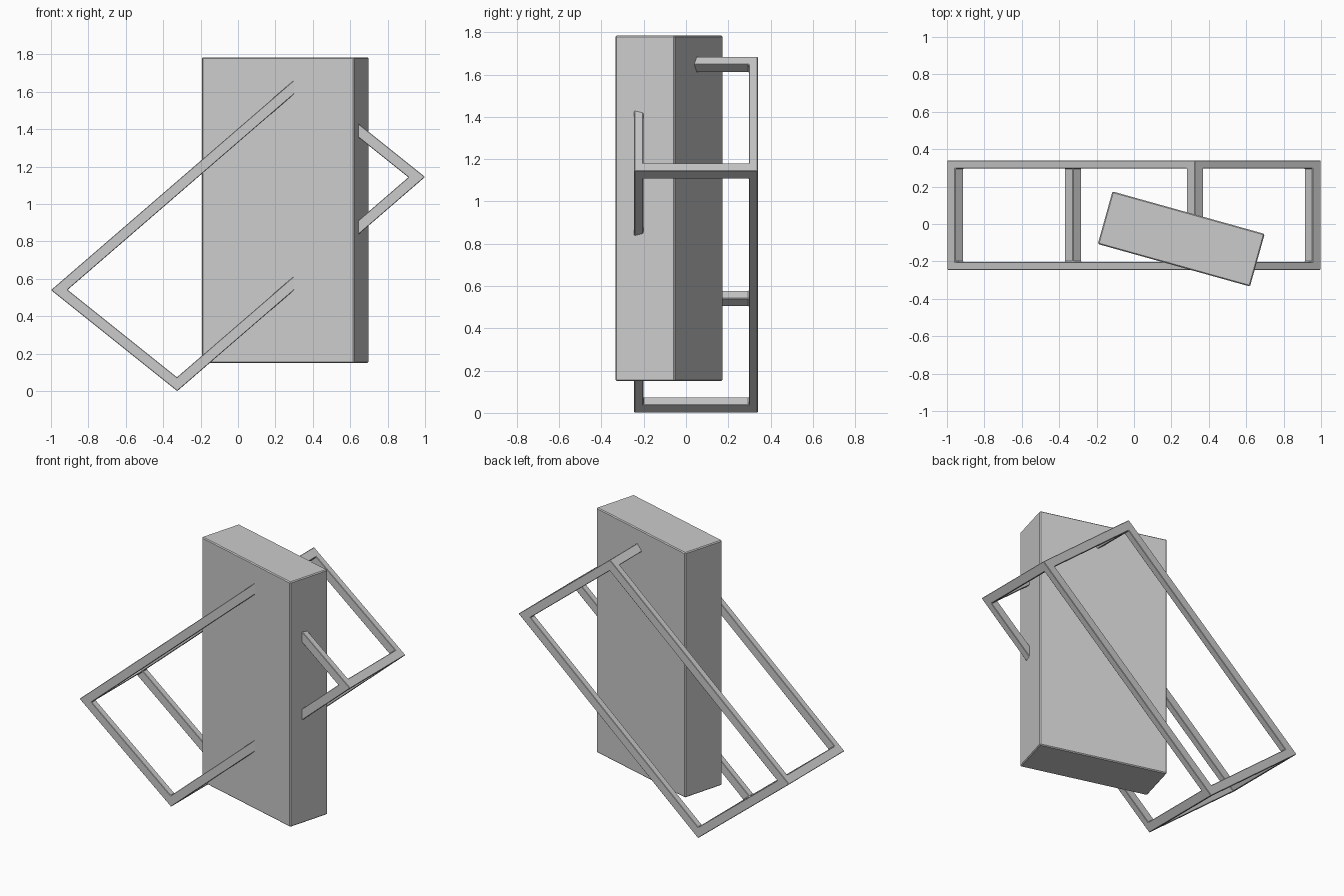
import bpy
import bmesh
import itertools
import math
from mathutils import Matrix, Vector

cube = bpy.data.objects.get("Cube")
if cube:
    bpy.data.objects.remove(cube, do_unlink=True)

grey = bpy.data.materials.new("plain grey")
grey.use_nodes = True
colour = (0.6, 0.6, 0.6, 1.0)
grey.diffuse_color = colour
grey.node_tree.nodes["Principled BSDF"].inputs["Base Color"].default_value = colour


def finish(name, bm, bevel):
    """Turn a bmesh into an object with slightly softened edges."""
    bmesh.ops.recalc_face_normals(bm, faces=bm.faces)
    mesh = bpy.data.meshes.new(name)
    bm.to_mesh(mesh)
    bm.free()
    mesh.materials.append(grey)
    obj = bpy.data.objects.new(name, mesh)
    bpy.context.collection.objects.link(obj)
    mod = obj.modifiers.new("soft edges", "BEVEL")
    mod.width = bevel
    mod.segments = 1
    mod.limit_method = "ANGLE"
    return obj


# Upright slab, turned about the vertical
bm = bmesh.new()
bmesh.ops.create_cube(
    bm, size=1,
    matrix=Matrix.Translation((0.2525, -0.08, 0.9675))
    @ Matrix.Rotation(math.radians(-15.6), 4, "Z")
    @ Matrix.Diagonal((0.845, 0.292, 1.635, 1)))
finish("slab", bm, 0.006)

# Open frame: the twelve edge bars of a leaning, skewed box
low = Vector((-0.325, 0, 0))
left_corner = Vector((-1, 0, 0.54))
right_corner = Vector((1, 0, 1.145))
long_side, short_side = right_corner - low, left_corner - low
long_dir, short_dir = long_side.normalized(), short_side.normalized()
bar = 0.057 / math.sin(long_dir.angle(short_dir))
front, back, bar_depth = -0.245, 0.34, 0.043


def levels(start, end, width):
    return (start, start + width, end - width, end)


steps = (levels(0, long_side.length, bar),
         levels(0, short_side.length, bar),
         levels(front, back, bar_depth))

# Cells lying on at least two outer layers form the bars
cells = {c for c in itertools.product(range(3), repeat=3)
         if sum(i != 1 for i in c) >= 2}
bm = bmesh.new()
verts = {}


def vert(key):
    if key not in verts:
        s, t, y = (steps[axis][i] for axis, i in enumerate(key))
        verts[key] = bm.verts.new(low + long_dir * s + short_dir * t + Vector((0, y, 0)))
    return verts[key]


for cell in cells:
    for axis, side in itertools.product(range(3), (0, 1)):
        beyond = list(cell)
        beyond[axis] += 2 * side - 1
        if tuple(beyond) in cells:
            continue
        ring = []
        for a, b in ((0, 0), (1, 0), (1, 1), (0, 1)):
            corner = list(cell)
            corner[axis] += side
            corner[(axis + 1) % 3] += a
            corner[(axis + 2) % 3] += b
            ring.append(vert(tuple(corner)))
        bm.faces.new(ring)
finish("frame", bm, 0.003)
